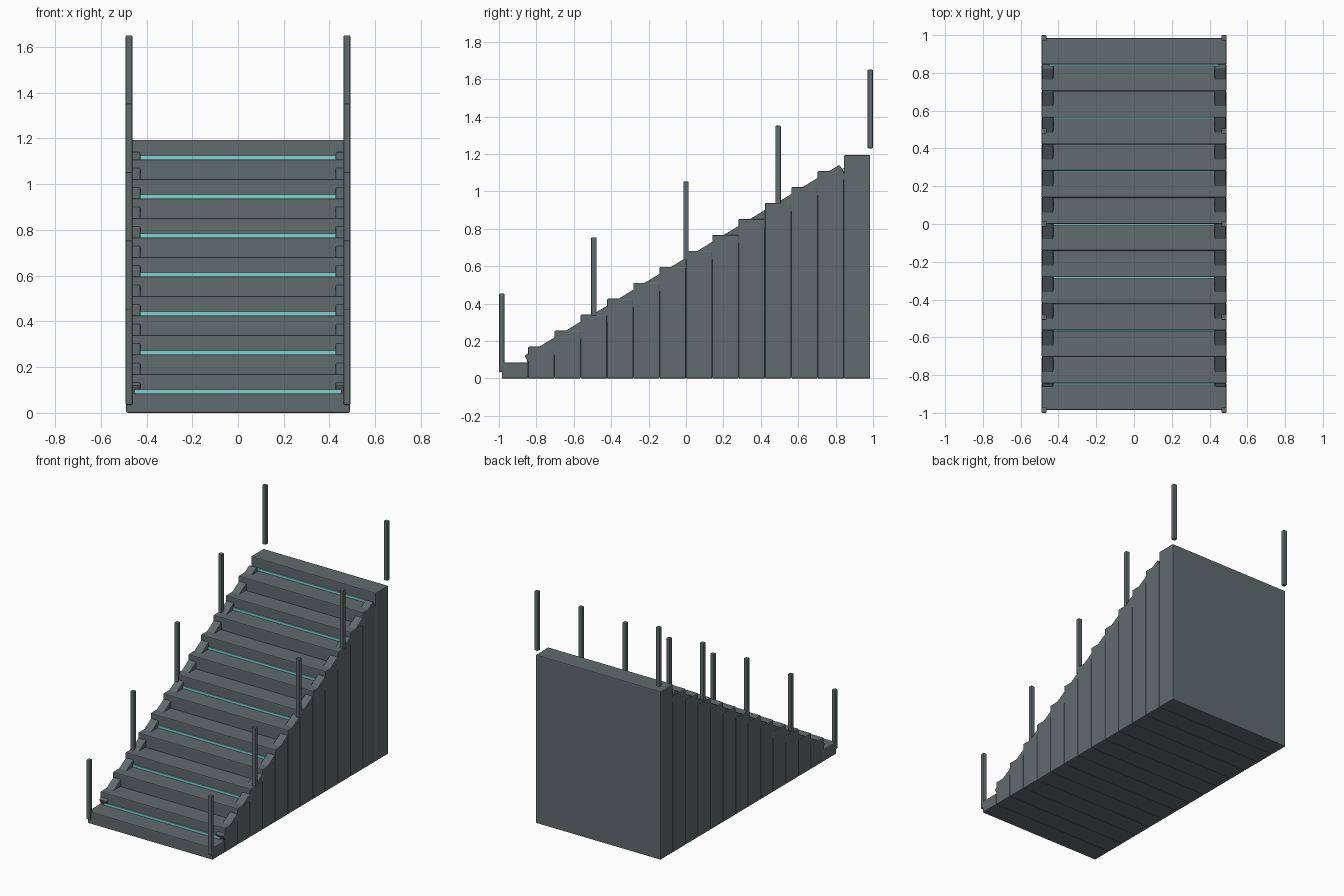
import bpy, math

if "Cube" in bpy.data.objects:
    bpy.data.objects.remove(bpy.data.objects["Cube"])

STEPS = 14
RUN, RISE = 1.97 / STEPS, 1.194 / STEPS
Y0 = -0.985


def material(name, rgb):
    m = bpy.data.materials.new(name)
    m.diffuse_color = (*rgb, 1)
    m.use_nodes = True
    m.node_tree.nodes["Principled BSDF"].inputs["Base Color"].default_value = m.diffuse_color
    return m


GRAY = material("slate gray", (0.120, 0.147, 0.151))
TEAL = material("light teal", (0.205, 0.66, 0.63))


def box(name, lo, hi, mat, bevel=0.0, tilt=0.0):
    """Box between two corners, optionally tilted about x and bevelled."""
    centre = [(a + b) / 2 for a, b in zip(lo, hi)]
    bpy.ops.mesh.primitive_cube_add(size=1, location=centre, rotation=(tilt, 0, 0))
    ob = bpy.context.object
    ob.name = name
    ob.scale = [b - a for a, b in zip(lo, hi)]
    bpy.ops.object.transform_apply(location=False, rotation=False, scale=True)
    ob.data.materials.append(mat)
    if bevel:
        mod = ob.modifiers.new("bevel", "BEVEL")
        mod.width = bevel
        mod.segments = 2
    return ob


# Solid steps, each reaching down to the ground
for i in range(STEPS):
    y = Y0 + i * RUN
    box(f"step_{i + 1}", (-0.49, y, 0), (0.49, y + RUN, RISE * (i + 1)), GRAY, 0.006)

# Light strips at the foot of every second riser
for i in range(1, STEPS, 2):
    y, z = Y0 + i * RUN, RISE * i
    box(f"light_strip_{i}", (-0.45, y - 0.007, z - 0.002), (0.45, y + 0.01, z + 0.017), TEAL)

# Sloped side stringers and railing posts, left and right
slope = math.atan2(RISE, RUN)
for side, s in (("left", -1), ("right", 1)):
    x = 0.457 * s
    box(f"stringer_{side}", (x - 0.03, -0.985, 0.554), (x + 0.03, 0.985, 0.638),
        GRAY, 0.006, slope)
    for k in range(5):
        x, y, z = 0.4765 * s, Y0 + k * 0.4925, 0.035 + k * 0.299
        box(f"post_{side}_{k + 1}", (x - 0.0145, y - 0.0145, z),
            (x + 0.0145, y + 0.0145, z + 0.42), GRAY, 0.005)
